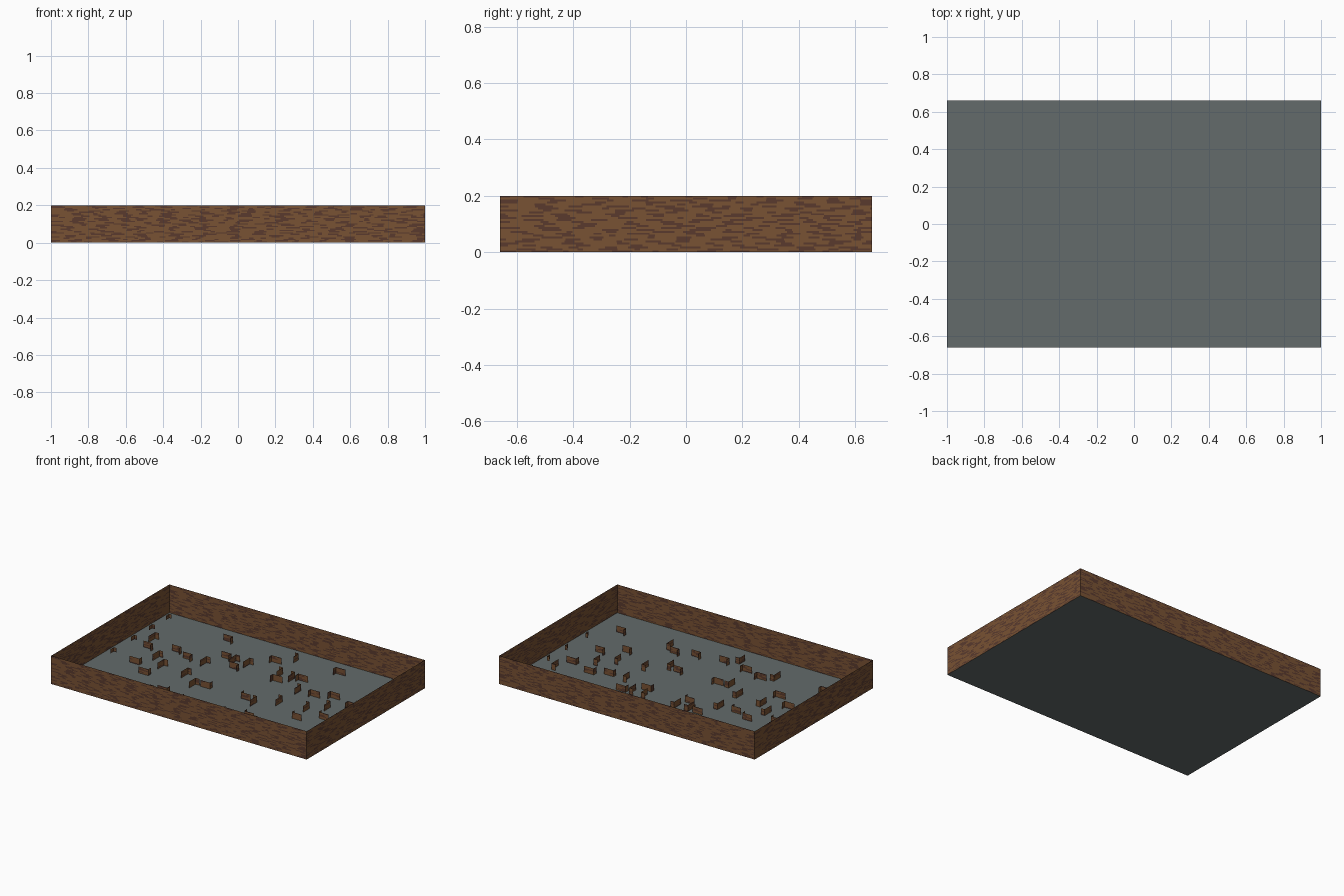
import bpy, bmesh, random
from mathutils import Vector

random.seed(4)
if "Cube" in bpy.data.objects:
    bpy.data.objects.remove(bpy.data.objects["Cube"], do_unlink=True)

HALF_X, HALF_Y, WALL_H = 1.0, 0.66, 0.2


def material(name, rgb):
    m = bpy.data.materials.new(name)
    m.use_nodes = True
    m.diffuse_color = (*rgb, 1)
    m.node_tree.nodes["Principled BSDF"].inputs["Base Color"].default_value = (*rgb, 1)
    return m


brown = material("wood_brown", (0.19, 0.085, 0.033))
dark = material("dark_grain", (0.10, 0.042, 0.027))
grey = material("floor_grey", (0.125, 0.145, 0.145))


def finish(bm, name, mats):
    mesh = bpy.data.meshes.new(name)
    bm.to_mesh(mesh)
    bm.free()
    for m in mats:
        mesh.materials.append(m)
    obj = bpy.data.objects.new(name, mesh)
    bpy.context.collection.objects.link(obj)
    return obj


def panel(bm, start, end, low, high):
    """Thin upright board, cut into rows with random runs of dark grain."""
    a, b = Vector((*start, 0)), Vector((*end, 0))
    length = (b - a).length
    rows = max(3, round((high - low) / 0.007))
    step = (high - low) / rows
    for r in range(rows):
        z = low + r * step
        at, is_dark = 0.0, random.random() < 0.35
        while at < length - 1e-6:
            run = random.uniform(0.02, 0.08) if is_dark else random.uniform(0.03, 0.16)
            to = min(length, at + run)
            p, q = a.lerp(b, at / length), a.lerp(b, to / length)
            corners = [(p.x, p.y, z), (q.x, q.y, z), (q.x, q.y, z + step), (p.x, p.y, z + step)]
            face = bm.faces.new([bm.verts.new(c) for c in corners])
            face.material_index = int(is_dark)
            at, is_dark = to, not is_dark


def board(name, segments, low, high):
    bm = bmesh.new()
    for start, end in segments:
        panel(bm, start, end, low, high)
    return finish(bm, name, (brown, dark))


# Floor sheet
bm = bmesh.new()
bm.faces.new([bm.verts.new((x * HALF_X, y * HALF_Y, 0))
              for x, y in ((-1, -1), (1, -1), (1, 1), (-1, 1))])
finish(bm, "floor", [grey])

# Perimeter walls
fl, fr = (HALF_X, -HALF_Y), (-HALF_X, -HALF_Y)
bl, br = (HALF_X, HALF_Y), (-HALF_X, HALF_Y)
for name, start, end in (("front_wall", fr, fl), ("left_wall", fl, bl),
                         ("back_wall", bl, br), ("right_wall", br, fr)):
    board(name, [(start, end)], 0, WALL_H)


def cover(name, x, y, along, length=0.075, short=0.03, low=0, high=0.045):
    """Low corner barrier: a long arm and a short return toward the middle."""
    half = length / 2
    back = short if y < 0 else -short
    if along == "x":
        side = half if x < 0 else -half
        arms = [((x - half, y), (x + half, y)), ((x + side, y), (x + side, y + back))]
    else:
        turn = short if x < 0 else -short
        arms = [((x, y - half), (x, y + half)), ((x, y + half), (x + turn, y + half))]
    board(name, arms, low, high)


# Low barriers, mirrored left and right
ACROSS = [(.44, .52), (.62, .2), (.17, .2), (.16, -.14), (.34, -.36), (.2, -.4),
          (.74, -.1), (.8, .14), (.5, .15), (.8, -.42), (.6, -.2), (.3, .3)]
DEEP = [(.57, -.05), (.37, -.07), (.24, -.17), (.37, .14), (.13, .28), (.85, .25),
        (.42, -.42), (.67, .04), (.23, .27)]
for along, spots in (("x", ACROSS), ("y", DEEP)):
    for i, (x, y) in enumerate(spots):
        for side, sign in (("left", 1), ("right", -1)):
            cover(f"barrier_{along}_{i + 1}_{side}", sign * x, y, along)

# Single barriers on the centre line
cover("back_centre_barrier", 0, .43, "x")
cover("front_centre_barrier", 0, -.43, "x")
cover("back_offset_barrier", .09, .52, "y", .06)
cover("front_offset_barrier", -.09, -.5, "y", .06)

# Small raised blocks near both ends
for i, y in enumerate((-.15, .08, .28, .47)):
    for side, sign in (("left", 1), ("right", -1)):
        cover(f"end_block_{i + 1}_{side}", sign * .88, y, "y", .035, .02, .06, .09)
